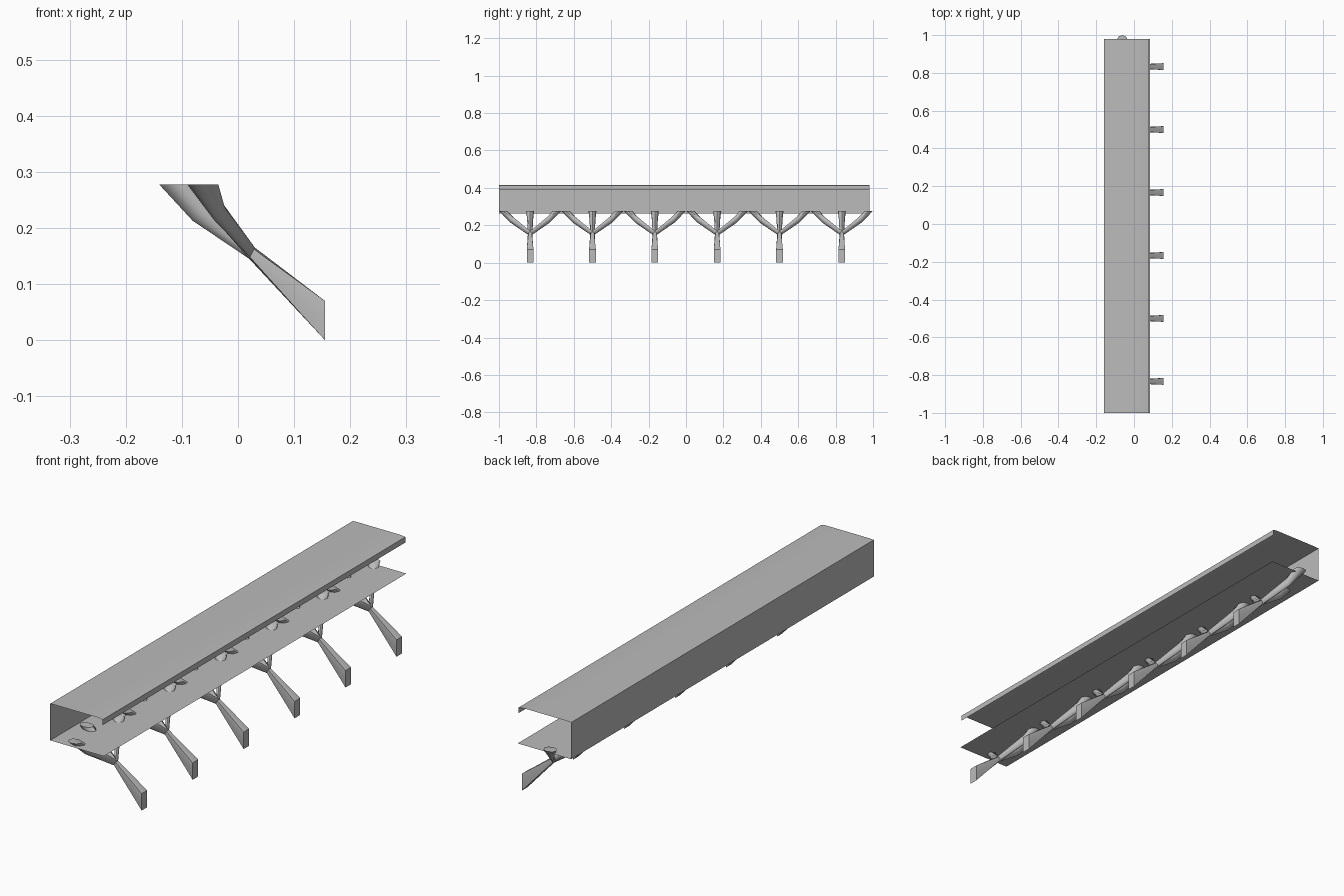
import bpy, bmesh, math
from mathutils import Vector

if "Cube" in bpy.data.objects:
    bpy.data.objects.remove(bpy.data.objects["Cube"])

grey = bpy.data.materials.new("plain_grey")
grey.diffuse_color = (0.5, 0.5, 0.5, 1)
grey.use_nodes = True
grey.node_tree.nodes["Principled BSDF"].inputs["Base Color"].default_value = grey.diffuse_color


def finish(name, bm, angle=None):
    me = bpy.data.meshes.new(name)
    bm.to_mesh(me)
    bm.free()
    ob = bpy.data.objects.new(name, me)
    bpy.context.collection.objects.link(ob)
    me.materials.append(grey)
    bpy.ops.object.select_all(action='DESELECT')
    ob.select_set(True)
    bpy.context.view_layer.objects.active = ob
    if angle is None:
        bpy.ops.object.shade_smooth()
    else:
        bpy.ops.object.shade_smooth_by_angle(angle=math.radians(angle))
    return ob


def ring(bm, centre, u, v, square=False):
    """Eight points round a centre, as an octagon or a rectangle."""
    verts = []
    for k in range(8):
        c, s = math.cos(k * math.pi / 4), math.sin(k * math.pi / 4)
        f = 1 / max(abs(c), abs(s)) if square else 1
        verts.append(bm.verts.new(Vector(centre) + Vector(u) * c * f + Vector(v) * s * f))
    return verts


def loft(bm, rings):
    for a, b in zip(rings, rings[1:]):
        for k in range(8):
            n = (k + 1) % 8
            bm.faces.new((a[k], a[n], b[n], b[k]))
    bm.faces.new(rings[0][::-1])
    bm.faces.new(rings[-1])


# Thin folded channel, open towards +x, with a short front lip
profile = [(0.085, 0.263), (-0.16, 0.263), (-0.16, 0.39), (-0.16, 0.415),
           (-0.14, 0.416), (0.0, 0.416), (0.06, 0.416), (0.08, 0.413), (0.08, 0.39)]
bm = bmesh.new()
near = [bm.verts.new((x, -1.0, z)) for x, z in profile]
far = [bm.verts.new((x, 0.98, z)) for x, z in profile]
for k in range(len(profile) - 1):
    bm.faces.new((near[k], far[k], far[k + 1], near[k + 1]))
bm.normal_update()
# outward means the top panel faces up
if bm.faces[:][4].normal.z < 0:
    bmesh.ops.reverse_faces(bm, faces=bm.faces[:])
finish("channel_sheet", bm, 50)


# Branching bracket: one tapered arm and three struts through the floor
def bracket(index, y):
    bm = bmesh.new()

    def hub():
        return ring(bm, (0.025, y, 0.155), (0, 0.012, 0), (0.005, 0, 0.01))

    # arm to the wall end
    loft(bm, [ring(bm, (0.155, y, 0.035), (0, 0.018, 0), (0, 0, 0.035), True), hub()])
    # middle strut
    loft(bm, [hub(),
              ring(bm, (-0.065, y, 0.229), (0, 0.016, 0), (0.016, 0, 0.016)),
              ring(bm, (-0.11, y, 0.277), (0, 0.021, 0), (0.03, 0, 0))])
    # side struts
    for s in (-1, 1):
        loft(bm, [hub(),
                  ring(bm, (-0.035, y + 0.098 * s, 0.229),
                       (0, 0.010, -0.012 * s), (0.011, 0, 0.009)),
                  ring(bm, (-0.0625, y + 0.144 * s, 0.277), (0, 0.0225, 0), (0.0275, 0, 0))])
    bmesh.ops.recalc_face_normals(bm, faces=bm.faces[:])
    finish("bracket_%d" % index, bm, 50)


for i in range(6):
    bracket(i + 1, (2 * i - 5) / 6)
